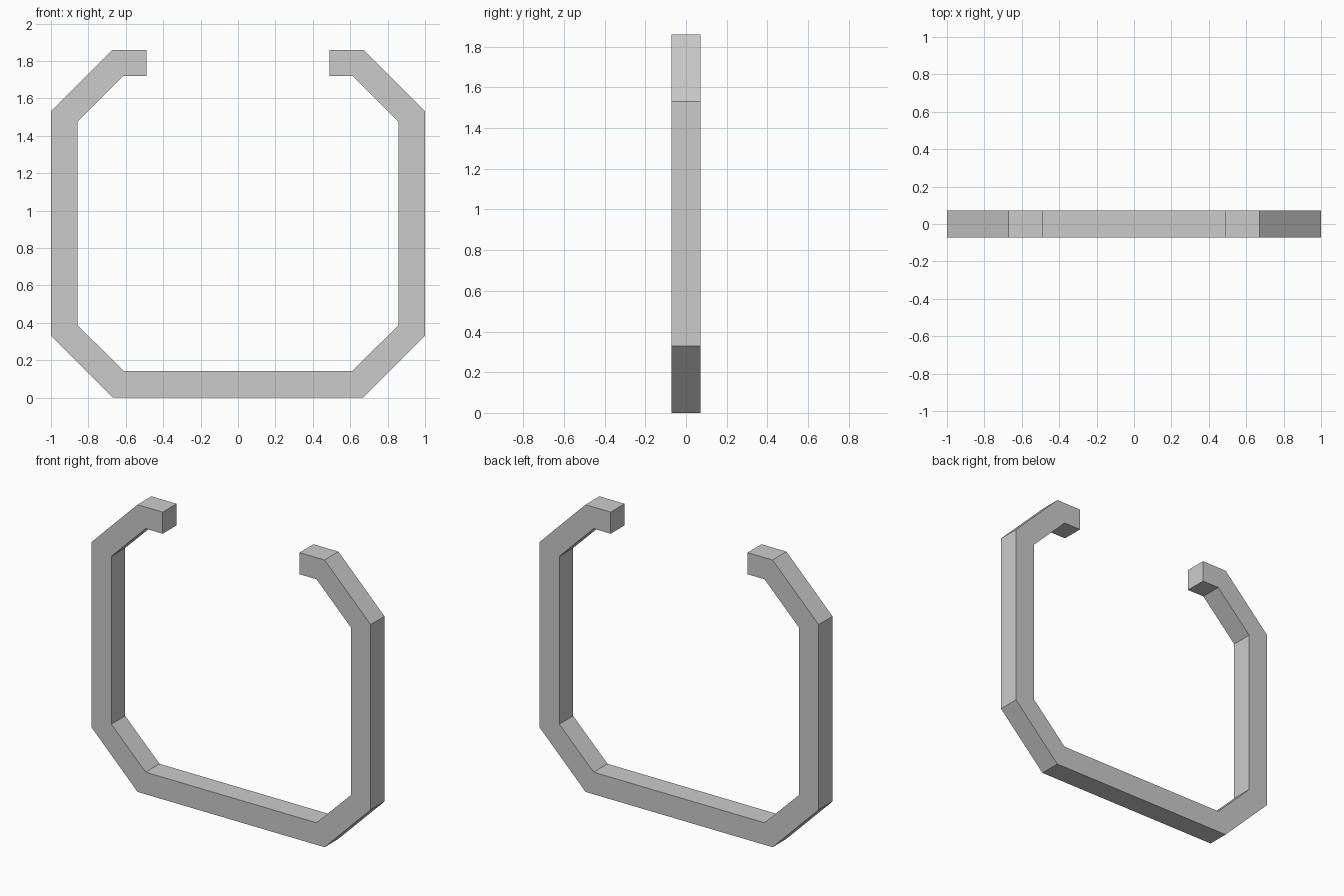
import bpy
import bmesh

if "Cube" in bpy.data.objects:
    bpy.data.objects.remove(bpy.data.objects["Cube"])

HALF_DEPTH = 0.071

# Right half of the bent bar, from the open tip down to the base
outer = [(0.49, 1.86), (0.67, 1.86), (1.0, 1.53), (1.0, 0.33), (0.67, 0.0)]
inner = [(0.49, 1.72), (0.612, 1.72), (0.858, 1.475), (0.858, 0.388), (0.612, 0.143)]


def mirrored(path):
    return path + [(-x, z) for x, z in reversed(path)]


# Square cross-section at every bend, bridged into one continuous bar
bm = bmesh.new()
rings = []
for (ox, oz), (ix, iz) in zip(mirrored(outer), mirrored(inner)):
    corners = [(ox, -HALF_DEPTH, oz), (ox, HALF_DEPTH, oz),
               (ix, HALF_DEPTH, iz), (ix, -HALF_DEPTH, iz)]
    rings.append([bm.verts.new(c) for c in corners])

for a, b in zip(rings, rings[1:]):
    for i in range(4):
        j = (i + 1) % 4
        bm.faces.new((a[i], a[j], b[j], b[i]))

# Flat caps on the two open tips
bm.faces.new(rings[0])
bm.faces.new(rings[-1])
bmesh.ops.recalc_face_normals(bm, faces=bm.faces)

mesh = bpy.data.meshes.new("open_bracket")
bm.to_mesh(mesh)
bm.free()
bracket = bpy.data.objects.new("open_bracket", mesh)
bpy.context.collection.objects.link(bracket)
